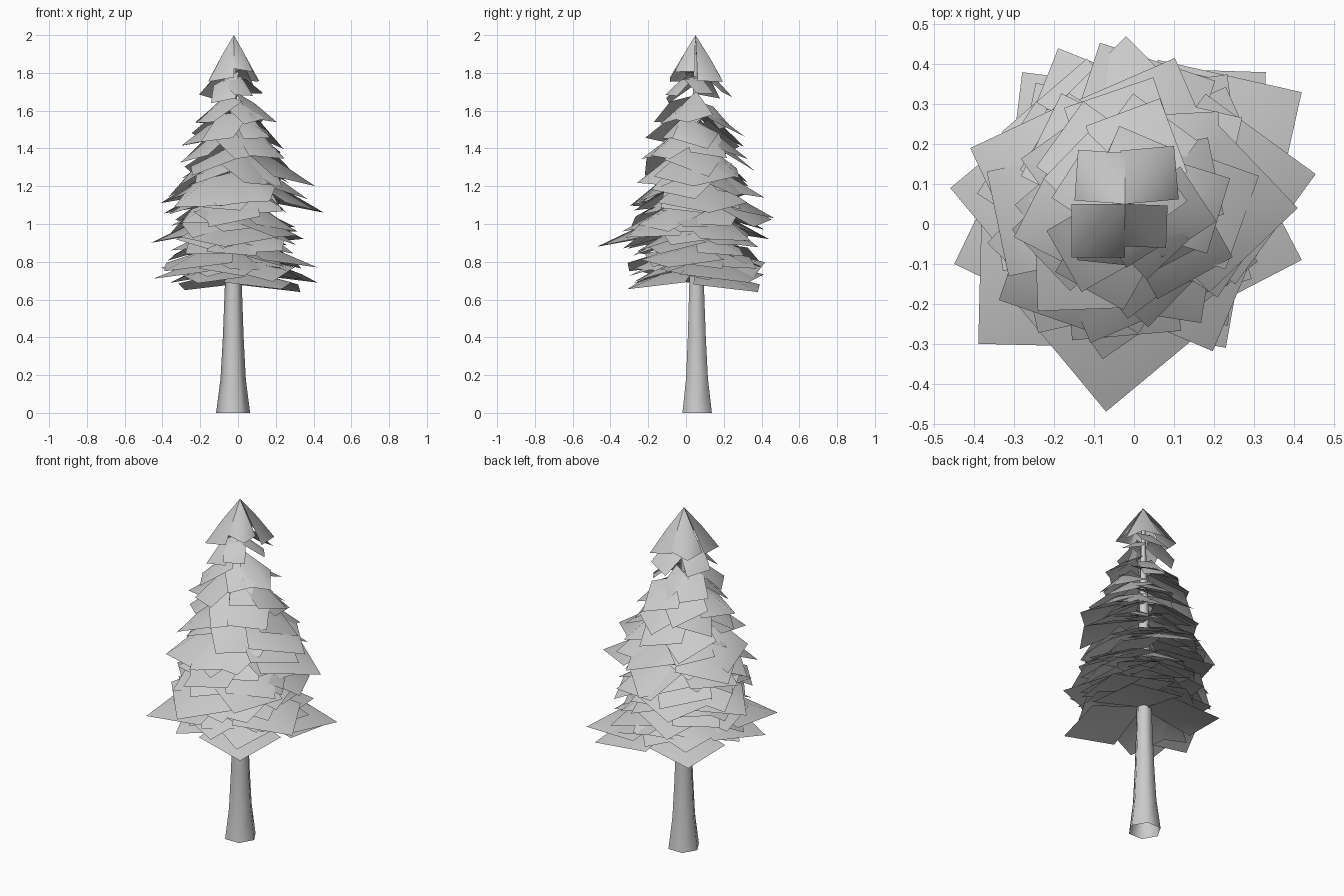
import bpy
import bmesh
import math
import random
from mathutils import Vector

random.seed(5)
if "Cube" in bpy.data.objects:
    bpy.data.objects.remove(bpy.data.objects["Cube"], do_unlink=True)

AXIS = Vector((-0.022, 0.05, 0))

grey = bpy.data.materials.new("plain grey")
grey.use_nodes = True
grey.diffuse_color = (0.6, 0.6, 0.6, 1)
grey.node_tree.nodes["Principled BSDF"].inputs["Base Color"].default_value = (0.6, 0.6, 0.6, 1)


def finish(bm, name):
    mesh = bpy.data.meshes.new(name)
    bm.to_mesh(mesh)
    bm.free()
    mesh.materials.append(grey)
    mesh.shade_smooth()
    obj = bpy.data.objects.new(name, mesh)
    bpy.context.collection.objects.link(obj)


def interpolate(points, x):
    for (x0, y0), (x1, y1) in zip(points, points[1:]):
        if x <= x1:
            return y0 + (y1 - y0) * (x - x0) / (x1 - x0)
    return points[-1][1]


def add_card(bm, angle, length, z_in, slope, fold, twist=0.0, roll=0.0, flipped=False):
    """Square branch card, folded along its spine, hanging from the trunk."""
    out = Vector((math.cos(angle), math.sin(angle), 0))
    side = Vector((-out.y, out.x, 0))
    half = length / 2

    def point(u, v):
        drop = slope * u + fold * abs(v) + roll * v - 0.2 * u * (length - u) / length
        return bm.verts.new(AXIS + out * u + side * v + Vector((0, 0, z_in - drop)))

    centre = point(half, 0)
    rim = []
    for k in range(4):
        a = twist + k * math.pi / 2
        rim.append(point(half + half * math.cos(a), half * math.sin(a)))
    for k in range(4):
        face = bm.faces.new((centre, rim[k], rim[(k + 1) % 4]))
        if flipped:
            face.normal_flip()


def slope_at(z):
    return 0.26 + 0.58 * max(0, z - 0.68)


# Trunk: tapered six-sided column with a flared, open foot
bm = bmesh.new()
SIDES = 6
rings = []
for z, r in [(0, 0.09), (0.18, 0.067), (0.4, 0.055), (0.7, 0.044), (1.3, 0.03), (1.9, 0.01)]:
    shift = Vector((-0.004, 0.009, 0)) * (1 - z / 2)
    rings.append([bm.verts.new(AXIS + shift + Vector((r * math.cos(a), r * math.sin(a), z)))
                  for a in [math.tau * k / SIDES for k in range(SIDES)]])
for low, high in zip(rings, rings[1:]):
    for k in range(SIDES):
        n = (k + 1) % SIDES
        bm.faces.new((low[k], low[n], high[n], high[k]))
finish(bm, "trunk")

# Crown tip: four steep cards meeting at the top
bm = bmesh.new()
for angle, length, roll in [(50, 0.19, -0.1), (131, 0.18, 0.1), (225, 0.19, -0.1), (313, 0.15, 0.1)]:
    add_card(bm, math.radians(angle), length, 2.0, 1.3, 1.25, 0, roll)
finish(bm, "crown_tip")

# Branch tiers: overlapping rings of cards that widen downwards
reach = [(0.66, 0.40), (0.75, 0.42), (1.0, 0.42), (1.15, 0.385), (1.25, 0.35), (1.34, 0.315),
         (1.44, 0.28), (1.55, 0.245), (1.67, 0.20)]
bm = bmesh.new()
start = 0.3
for tier, z in enumerate([1.67, 1.55, 1.44, 1.35, 1.27, 1.2, 1.13, 1.06,
                          1.0, 0.94, 0.88, 0.82, 0.76, 0.71]):
    count = 5 + min(tier // 2, 3)
    start += 2.4
    for k in range(count):
        angle = start + math.tau * k / count + random.uniform(-0.25, 0.25)
        length = interpolate(reach, z) * random.uniform(0.76, 1.04)
        slope = slope_at(z) * random.uniform(0.8, 1.2)
        tip = z + random.uniform(-0.025, 0.025)
        add_card(bm, angle, length, tip + slope * length, slope,
                 slope * random.uniform(0.3, 0.9), random.uniform(-0.7, 0.7),
                 random.uniform(-0.25, 0.25), random.random() < 0.3)
finish(bm, "branch_tiers")

# Long branches: single cards that reach past the tiers
bm = bmesh.new()
for x, y, z, flipped in [
        (0.455, 0.125, 1.06, False), (-0.02, 0.47, 1.03, False), (-0.07, -0.47, 0.88, False),
        (-0.45, -0.1, 0.71, False), (-0.46, 0.09, 0.9, True), (0.42, 0.33, 0.69, True),
        (0.42, -0.09, 0.77, False), (-0.39, -0.3, 0.75, True), (-0.28, 0.38, 0.65, True),
        (0.23, -0.31, 0.655, False), (-0.41, 0.19, 1.11, False), (0.41, 0.04, 1.2, False),
        (0.33, 0.38, 0.64, True), (-0.19, 0.44, 0.92, False)]:
    d = Vector((x, y, 0)) - AXIS
    slope = slope_at(z)
    add_card(bm, math.atan2(d.y, d.x), d.length, z + slope * d.length, slope, slope * 0.75,
             0, 0, flipped)
finish(bm, "long_branches")
